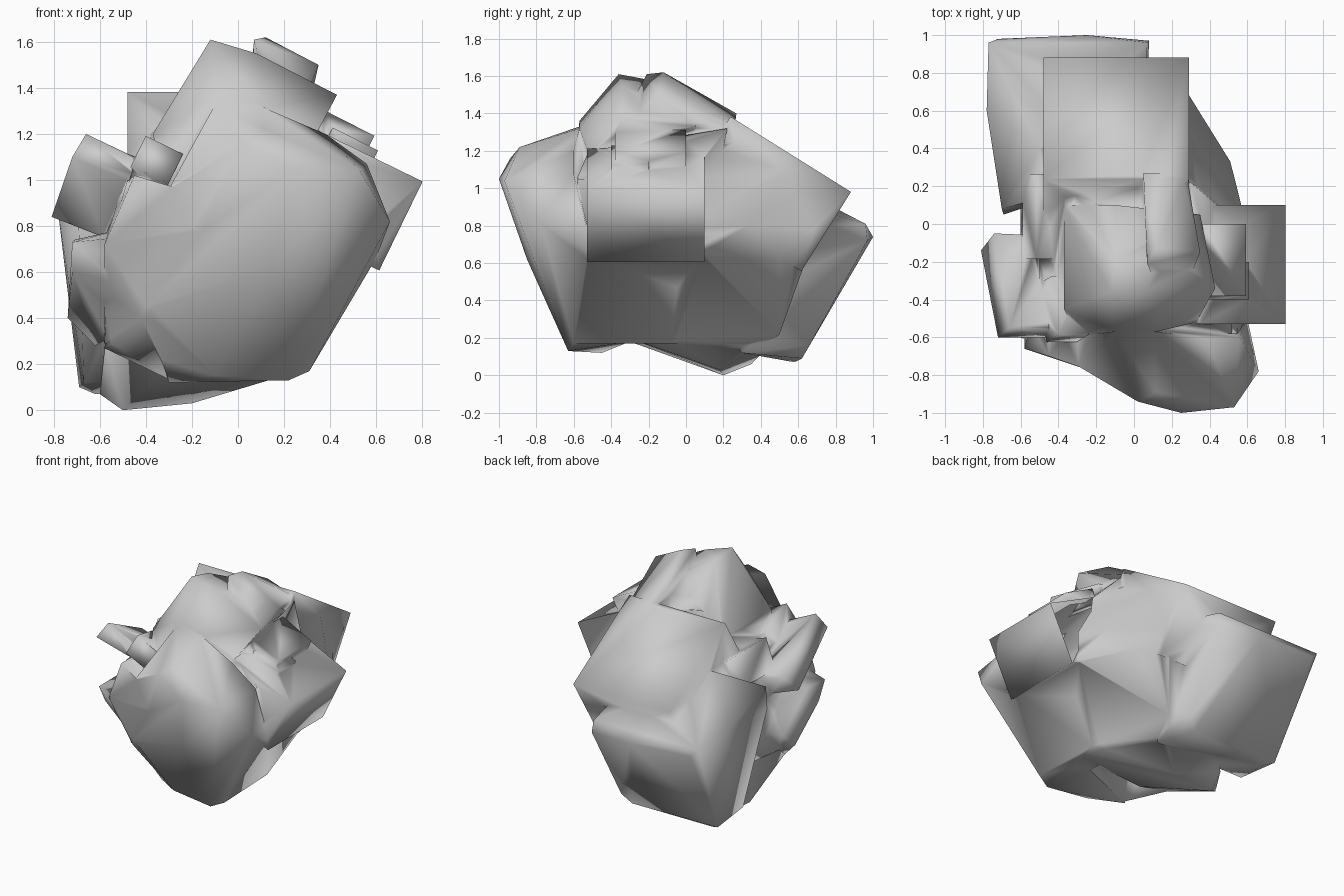
import bpy, bmesh
from math import radians
from mathutils import Vector, Euler

stone = bpy.data.materials.new("stone")
stone.diffuse_color = (.55, .55, .55, 1)
parts = []


def chunk(name, pts):
    """Convex stone chunk, merged into one rock at the end."""
    bm = bmesh.new()
    for p in pts:
        bm.verts.new(p)
    bmesh.ops.convex_hull(bm, input=bm.verts[:])
    inside = [v for v in bm.verts if not v.link_faces]
    bmesh.ops.delete(bm, geom=inside, context='VERTS')
    bmesh.ops.recalc_face_normals(bm, faces=bm.faces[:])
    me = bpy.data.meshes.new(name)
    bm.to_mesh(me)
    bm.free()
    me.materials.append(stone)
    ob = bpy.data.objects.new(name, me)
    bpy.context.collection.objects.link(ob)
    parts.append(ob)


def block(name, center, size, rot):
    """Tilted box-shaped chunk."""
    r = Euler([radians(a) for a in rot]).to_matrix()
    c = Vector(center)
    chunk(name, [c + r @ Vector((x * size[0], y * size[1], z * size[2]))
                 for x in (-.5, .5) for y in (-.5, .5) for z in (-.5, .5)])


# main body
chunk("rock", [
    (-.50, .20, 0), (-.20, .18, .03), (-.60, .12, .07), (.05, -.05, .14),
    (.30, -.25, .18), (.56, .08, .65), (.57, .10, .85), (.51, .33, .80),
    (.40, .50, .62), (.28, .70, .78), (.12, .50, .22), (-.45, .35, .06),
    (-.50, .20, 1.05), (.42, 0, 1.18), (-.20, .12, 1.36), (.28, .28, 1.25),
    (-.50, -.35, 1.0), (-.58, -.40, .30), (-.30, -.30, .18), (.28, .55, 1.1)])

# large front mass with the broad sloping face, and its lower left shoulder
chunk("front_rock", [
    (.25, -1.0, 1.05), (.53, -.97, 1.04), (.02, -.94, 1.16), (.12, -.89, 1.22),
    (-.10, -.57, 1.33), (.10, -.57, 1.32), (.38, -.60, 1.2), (.56, -.60, 1.07),
    (.66, -.78, .82), (.60, -.50, .66), (.31, -.60, .17), (.22, -.63, .13),
    (-.10, -.60, .15), (-.30, -.45, .12), (-.40, -.63, .45),
    (-.30, -.75, .97), (.15, -.85, .62), (.2, -.3, .18), (-.3, -.4, .95)])
chunk("front_left_rock", [
    (-.45, -.70, 1.02), (-.58, -.66, .72), (-.28, -.76, .97), (-.42, -.61, .4),
    (-.30, -.45, .13), (0, -.84, .8), (0, -.6, .3), (-.50, -.3, .98),
    (-.58, -.35, .27), (-.2, -.3, .9)])

# fillers joining the masses: right flank, neck and left flank
chunk("right_flank", [
    (.60, -.50, .66), (.31, -.60, .17), (.29, -.08, .17), (.56, .10, .66),
    (.57, .10, .9), (.55, -.58, 1.05), (.1, -.5, .17), (.1, 0, .17), (.2, 0, 1.1)])
chunk("neck_rock", [
    (-.46, -.58, .99), (.52, -.58, 1.06), (-.5, .25, 1.08), (.5, .05, 1.1),
    (-.3, -.52, 1.12), (.36, -.52, 1.2), (-.36, .2, 1.24), (.3, .22, 1.32),
    (-.5, -.5, .7), (.5, -.5, .7), (-.5, .2, .7), (.5, .1, .7)])
chunk("left_flank", [
    (-.56, -.60, .72), (-.60, -.05, .75), (-.48, -.60, 1.0), (-.55, .22, .98),
    (-.60, .10, .35), (-.58, -.40, .29), (-.3, -.5, .5), (-.3, .2, .9), (-.3, 0, .2)])

# top mass and tilted cap
chunk("top_rock", [
    (-.12, -.36, 1.61), (.08, -.34, 1.55), (.43, -.34, 1.37), (.33, -.52, 1.18),
    (-.37, -.45, 1.2), (-.30, -.60, .95), (-.10, -.57, 1.36), (.12, -.57, 1.32),
    (-.10, .10, 1.43), (.35, .05, 1.33), (-.37, .10, 1.2), (-.1, -.2, 1.58)])
chunk("cap_rock", [
    (.12, -.12, 1.62), (.35, -.15, 1.50), (.05, .27, 1.40), (.28, .26, 1.33),
    (.07, -.21, 1.61), (.31, -.25, 1.40), (.10, -.28, 1.48), (.04, .20, 1.15),
    (.27, .20, 1.15)])

# back slab and the block under it
block("back_slab", (-.095, .427, .97), (.77, .76, .50), (-32, 0, 0))
chunk("back_rock", [
    (-.77, .96, .81), (.07, .96, .81), (-.72, .98, .76), (-.25, 1.0, .74),
    (.08, .97, .72), (-.69, .62, .10), (-.62, .58, .07), (0, .62, .09),
    (.06, .66, .16), (-.69, .05, .75), (-.70, .08, .92), (-.78, .60, .85),
    (-.50, .40, 1.10), (-.67, .30, .12), (-.60, .10, .35), (.05, .3, .12),
    (.05, .3, 1.0)])

# right side blocks
block("right_block", (.483, -.215, .91), (.50, .63, .43), (0, 26, 0))
block("right_step", (.42, -.19, 1.14), (.26, .38, .25), (0, 27, 0))
block("right_small_step", (.46, -.30, 1.08), (.22, .20, .22), (0, 27, 0))

# left side plates, leaning forward
chunk("left_plate", [
    (-.72, -.60, 1.10), (-.81, -.14, .84), (-.58, -.15, .75), (-.46, -.60, 1.03),
    (-.66, -.55, 1.20), (-.74, -.05, .95), (-.50, -.06, .88), (-.45, -.55, 1.10)])
chunk("left_lower_plate", [
    (-.72, -.57, .73), (-.42, -.65, .76), (-.72, -.50, .60), (-.74, -.20, .40),
    (-.62, -.25, .28), (-.40, -.58, .40), (-.72, -.08, .50), (-.71, -.38, .74),
    (-.45, -.10, .50), (-.45, -.30, .80)])
block("left_small_block", (-.37, -.45, 1.05), (.18, .32, .15), (-15, 26, 0))
block("left_shoulder", (-.46, .04, .99), (.20, .45, .22), (0, 20, 0))

# merge every chunk into one continuous rock surface
rock = parts[0]
for p in parts[1:]:
    m = rock.modifiers.new("merge_" + p.name, 'BOOLEAN')
    m.operation, m.solver, m.object = 'UNION', 'EXACT', p
dg = bpy.context.evaluated_depsgraph_get()
merged = bpy.data.meshes.new_from_object(rock.evaluated_get(dg))
rock.modifiers.clear()
rock.data = merged
for p in parts[1:]:
    bpy.data.objects.remove(p)

# clean the seams and blend the shading across them
bm = bmesh.new()
bm.from_mesh(merged)
bmesh.ops.remove_doubles(bm, verts=bm.verts[:], dist=.008)
bmesh.ops.triangulate(bm, faces=bm.faces[:], ngon_method='BEAUTY')
for f in bm.faces:
    f.smooth = True
bm.to_mesh(merged)
bm.free()
